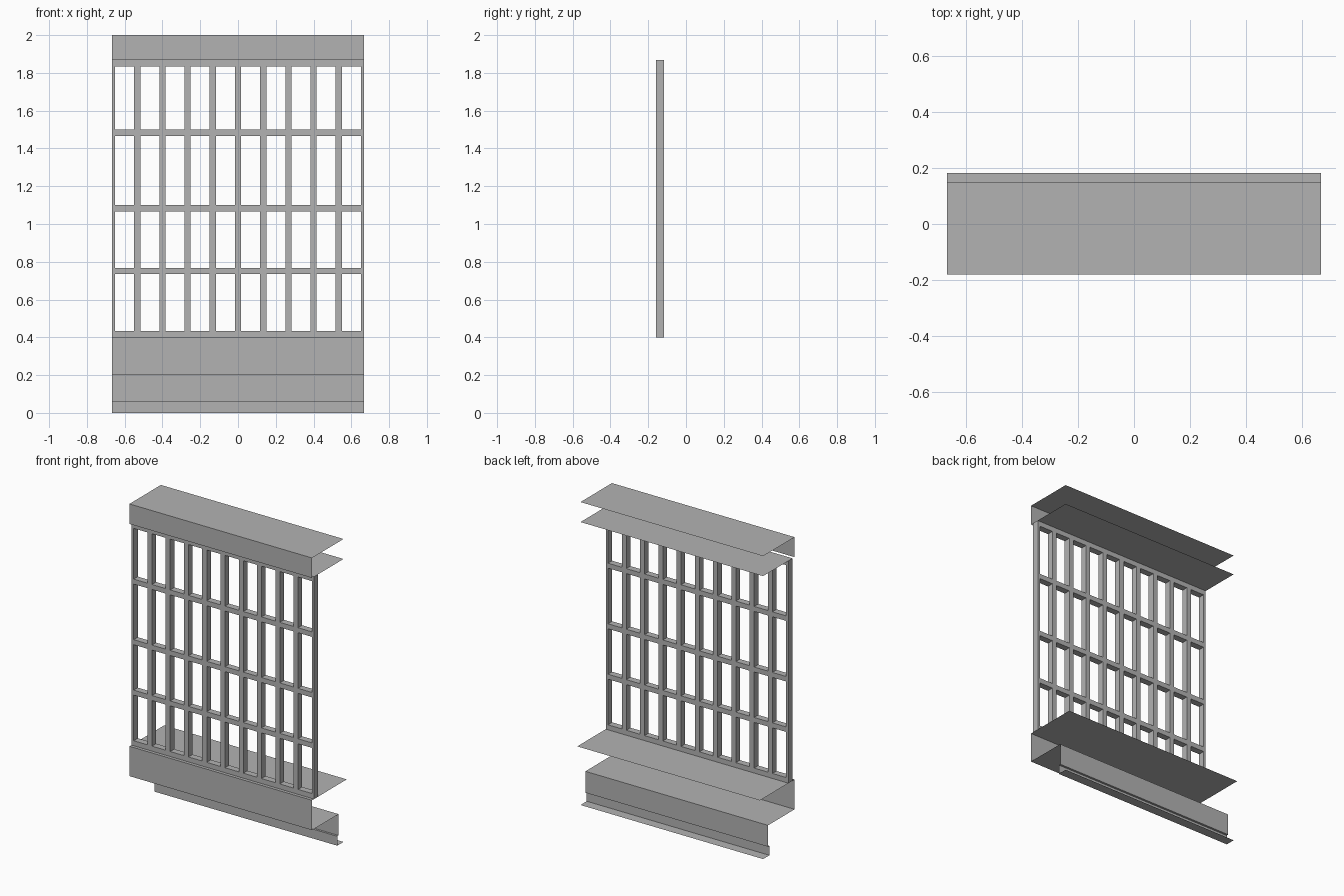
import bpy
import bmesh
from mathutils import Matrix, Vector

cube = bpy.data.objects.get("Cube")
if cube:
    bpy.data.objects.remove(cube, do_unlink=True)

HALF = 0.667                      # half the width of the whole unit
FRONT, BACK = -0.18, 0.148        # fascia plane and rear edge of the sheets
GRID_FRONT, GRID_BACK = -0.159, -0.116
GRID_BOTTOM, GRID_TOP = 0.4, 1.868
BAR = 0.033

grey = bpy.data.materials.new("plain grey")
grey.use_nodes = True
colour = (0.45, 0.45, 0.45, 1.0)
grey.diffuse_color = colour
grey.node_tree.nodes["Principled BSDF"].inputs["Base Color"].default_value = colour


def finish(name, bm):
    mesh = bpy.data.meshes.new(name)
    bm.to_mesh(mesh)
    bm.free()
    mesh.materials.append(grey)
    obj = bpy.data.objects.new(name, mesh)
    bpy.context.collection.objects.link(obj)
    return obj


def folded_sheet(name, profile):
    """Sweep an open (y, z) profile across the full width."""
    bm = bmesh.new()
    rows = [[bm.verts.new((x, y, z)) for x in (-HALF, HALF)] for y, z in profile]
    for (a, b), (c, d) in zip(rows, rows[1:]):
        bm.faces.new((a, c, d, b))
    return finish(name, bm)


def add_bar(bm, x0, x1, z0, z1):
    low = Vector((x0, GRID_FRONT, z0))
    high = Vector((x1, GRID_BACK, z1))
    matrix = Matrix.Translation((low + high) / 2) @ Matrix.Diagonal((*(high - low), 1))
    bmesh.ops.create_cube(bm, size=1, matrix=matrix)


# Top sheet with its front fascia, and the ceiling sheet behind the lattice
folded_sheet("top_fascia", [(BACK, 2), (FRONT, 2), (FRONT, GRID_TOP)])
folded_sheet("ceiling_sheet", [(BACK, GRID_TOP), (GRID_BACK, GRID_TOP)])

# Sill, front panel, soffit, stepped riser and bottom flange in one fold
folded_sheet("sill_and_base", [
    (0.182, GRID_BOTTOM), (FRONT, GRID_BOTTOM), (FRONT, 0.203), (0.097, 0.203),
    (0.097, 0.062), (0.083, 0.062), (0.083, 0), (BACK, 0)])

# Upright bars, cut to half width at both ends
count = 10
spacing = 2 * HALF / count
uprights = []
for i in range(count + 1):
    centre = -HALF + i * spacing
    uprights.append((max(centre - BAR / 2, -HALF), min(centre + BAR / 2, HALF)))
bm = bmesh.new()
for x0, x1 in uprights:
    add_bar(bm, x0, x1, GRID_BOTTOM, GRID_TOP)
finish("lattice_uprights", bm)

# Cross rails, fitted between neighbouring uprights
bm = bmesh.new()
for top in (GRID_TOP, 1.5, 1.1, 0.767, GRID_BOTTOM + BAR):
    for left, right in zip(uprights, uprights[1:]):
        add_bar(bm, left[1], right[0], top - BAR, top)
finish("lattice_rails", bm)
